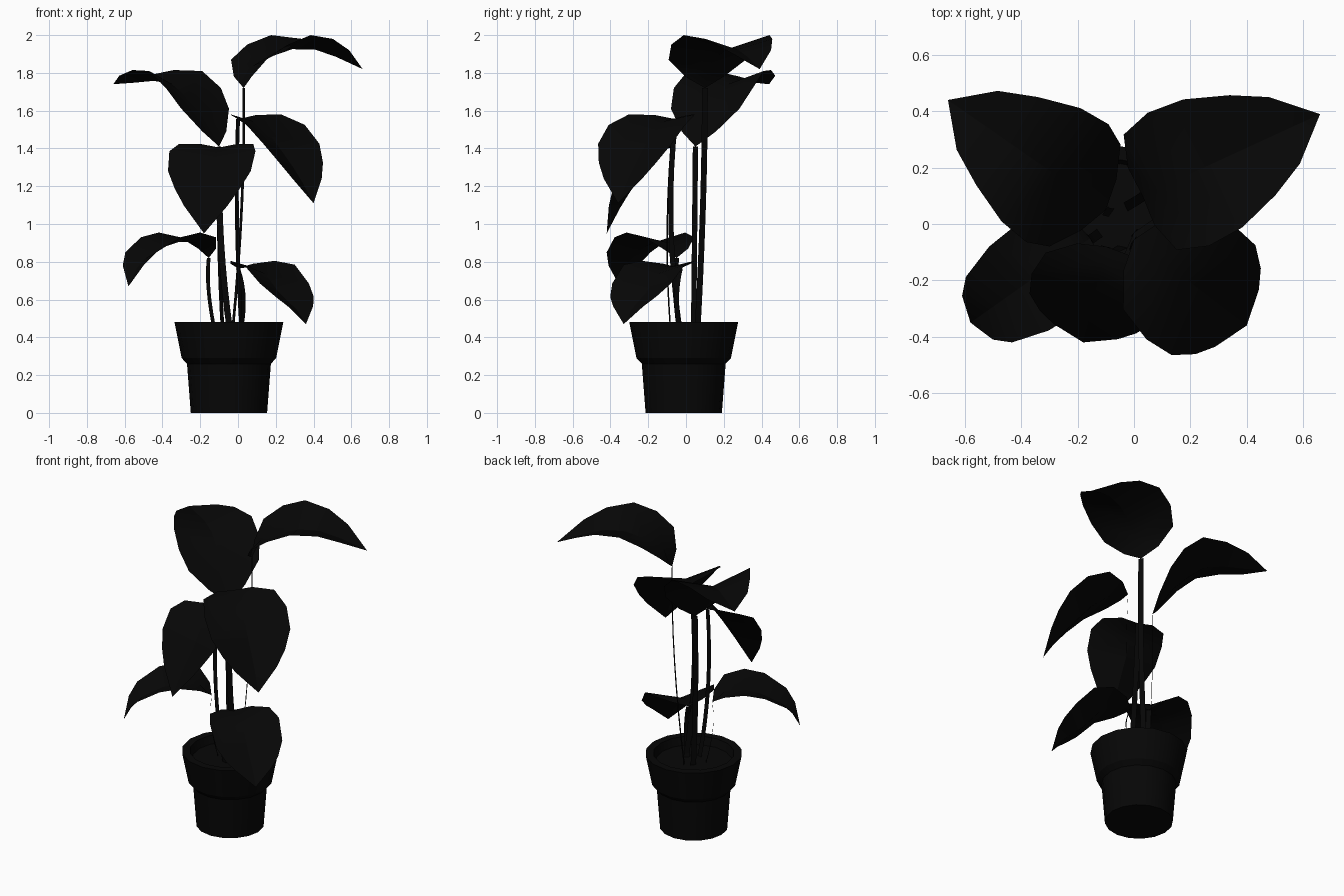
import bpy
import bmesh
from math import cos, sin, pi, hypot
from mathutils import Vector

default_cube = bpy.data.objects.get("Cube")
if default_cube:
    bpy.data.objects.remove(default_cube, do_unlink=True)

# Single dark colour for the whole plant
black = bpy.data.materials.new("soft_black")
black.use_nodes = True
colour = (0.002, 0.002, 0.002, 1.0)
black.diffuse_color = colour
black.node_tree.nodes["Principled BSDF"].inputs["Base Color"].default_value = colour


def finish(bm, name):
    """Turn a bmesh into a smooth shaded object with sharp edges kept."""
    bmesh.ops.recalc_face_normals(bm, faces=bm.faces)
    mesh = bpy.data.meshes.new(name)
    bm.to_mesh(mesh)
    bm.free()
    mesh.materials.append(black)
    obj = bpy.data.objects.new(name, mesh)
    bpy.context.collection.objects.link(obj)
    bpy.ops.object.select_all(action='DESELECT')
    obj.select_set(True)
    bpy.context.view_layer.objects.active = obj
    bpy.ops.object.shade_smooth_by_angle(angle=pi / 6)


def lathe(name, profile, centre, sides=16):
    """Revolve (radius, height) points and close both ends."""
    bm = bmesh.new()
    rings = []
    for radius, z in profile:
        rings.append([bm.verts.new((centre[0] + radius * cos(2 * pi * i / sides),
                                    centre[1] + radius * sin(2 * pi * i / sides), z))
                      for i in range(sides)])
    for low, high in zip(rings, rings[1:]):
        for i in range(sides):
            j = (i + 1) % sides
            bm.faces.new((low[i], low[j], high[j], high[i]))
    bm.faces.new(rings[0][::-1])
    bm.faces.new(rings[-1])
    finish(bm, name)


# Half widths of a leaf from the base lobes towards the tip, and fold depth per row
LEAF_WIDTHS = (0.225, 0.26, 0.25, 0.195, 0.13)
FOLDS = (0.18, 0.26, 0.3, 0.3, 0.3)
LOBE_BULGE = 0.025


def leaf(name, base, tip, edge, size):
    """Folded heart-shaped leaf; edge holds (distance, height) of its rim rows."""
    base, tip = Vector(base), Vector(tip)
    along = Vector((tip.x - base.x, tip.y - base.y, 0)).normalized()
    across = Vector((-along.y, along.x, 0))
    up = Vector((0, 0, 1))
    flat_tip = (hypot(tip.x - base.x, tip.y - base.y), tip.z - base.z)
    rows = list(edge) + [flat_tip]

    bm = bmesh.new()
    base_vert, tip_vert = bm.verts.new(base), bm.verts.new(tip)
    middle, sides = [], {1: [], -1: []}
    for i, half in enumerate(LEAF_WIDTHS):
        half *= size
        s, z = rows[i]
        before, after = rows[max(i - 1, 0)], rows[i + 1]
        tangent = Vector((after[0] - before[0], after[1] - before[1])).normalized()
        # The midrib lies below the rim, square to the leaf's curve
        depth = FOLDS[i] * half
        middle.append(bm.verts.new(base + along * (s + tangent.y * depth)
                                   + up * (z - tangent.x * depth)))
        for side, rim in sides.items():
            if i == 0:
                # Rounded back of the lobe, halfway from the base
                back_s = s / 2 - tangent.x * LOBE_BULGE
                back_z = z / 2 - tangent.y * LOBE_BULGE
                rim.append(bm.verts.new(base + along * back_s + up * back_z
                                        + across * half * side / 2))
            rim.append(bm.verts.new(base + along * s + across * half * side + up * z))
    for back, *rim in sides.values():
        bm.faces.new((base_vert, back, middle[0]))
        bm.faces.new((back, rim[0], middle[0]))
        for i in range(len(rim) - 1):
            bm.faces.new((middle[i], rim[i], rim[i + 1], middle[i + 1]))
        bm.faces.new((middle[-1], rim[-1], tip_vert))
    finish(bm, name)
    return across


def stem(name, root, bend, top, across, width=0.034, steps=8):
    """Flat ribbon that passes through root, bend and top."""
    root, bend, top = Vector(root), Vector(bend), Vector(top)
    control = bend * 2 - (root + top) / 2
    bm = bmesh.new()
    previous = None
    for i in range(steps + 1):
        t = i / steps
        point = root * (1 - t) ** 2 + control * 2 * t * (1 - t) + top * t * t
        pair = [bm.verts.new(point + across * width * k) for k in (-0.5, 0.5)]
        if previous:
            bm.faces.new((previous[0], previous[1], pair[1], pair[0]))
        previous = pair
    finish(bm, name)


# Pot with a thick collar and a recessed bed of soil
POT_CENTRE = (-0.048, -0.012)
lathe("pot", [(0.202, 0), (0.222, 0.26), (0.25, 0.29), (0.288, 0.48),
              (0.24, 0.48), (0.225, 0.42)], POT_CENTRE)
lathe("soil", [(0.222, 0.41), (0.226, 0.43)], POT_CENTRE)

# Each plant: name, stem root, stem bend, leaf base, leaf tip, size, rim rows
PLANTS = [
    ("upper_left", (-0.03, 0.06, 0.42), (0.02, 0.09, 1.1),
     (0.03, 0.1, 1.72), (0.66, 0.39, 1.82), 1,
     [(0.03, 0.15), (0.14, 0.23), (0.275, 0.28), (0.43, 0.26), (0.555, 0.2)]),
    ("upper_right", (-0.08, 0.04, 0.42), (-0.1, 0.045, 0.9),
     (-0.1, 0.05, 1.41), (-0.66, 0.44, 1.74), 0.98,
     [(0.09, 0.2), (0.166, 0.31), (0.28, 0.4), (0.426, 0.405), (0.556, 0.375)]),
    ("middle_left", (0.02, -0.03, 0.42), (-0.005, -0.08, 1),
     (0, -0.055, 1.555), (0.4, -0.36, 1.11), 0.98,
     [(0.12, 0.025), (0.25, -0.03), (0.355, -0.13), (0.42, -0.23), (0.46, -0.315)]),
    ("middle_front", (-0.04, -0.08, 0.42), (-0.09, -0.1, 0.9),
     (-0.1, -0.08, 1.405), (-0.18, -0.42, 0.95), 0.9,
     [(0.07, 0.018), (0.155, -0.02), (0.225, -0.125), (0.275, -0.22), (0.31, -0.31)]),
    ("lower_right", (-0.12, -0.03, 0.42), (-0.155, -0.055, 0.64),
     (-0.155, -0.05, 0.82), (-0.58, -0.35, 0.67), 0.73,
     [(0.07, 0.11), (0.19, 0.135), (0.31, 0.11), (0.44, 0.03), (0.49, -0.04)]),
    ("lower_left", (0.01, -0.03, 0.42), (0.03, -0.05, 0.6),
     (0, -0.03, 0.765), (0.36, -0.33, 0.47), 0.81,
     [(0.1, 0.04), (0.215, 0.02), (0.32, -0.08), (0.39, -0.15), (0.43, -0.2)]),
]
for name, root, bend, base, tip, size, edge in PLANTS:
    across = leaf(name + "_leaf", base, tip, edge, size)
    stem(name + "_stem", root, bend, base, across)
